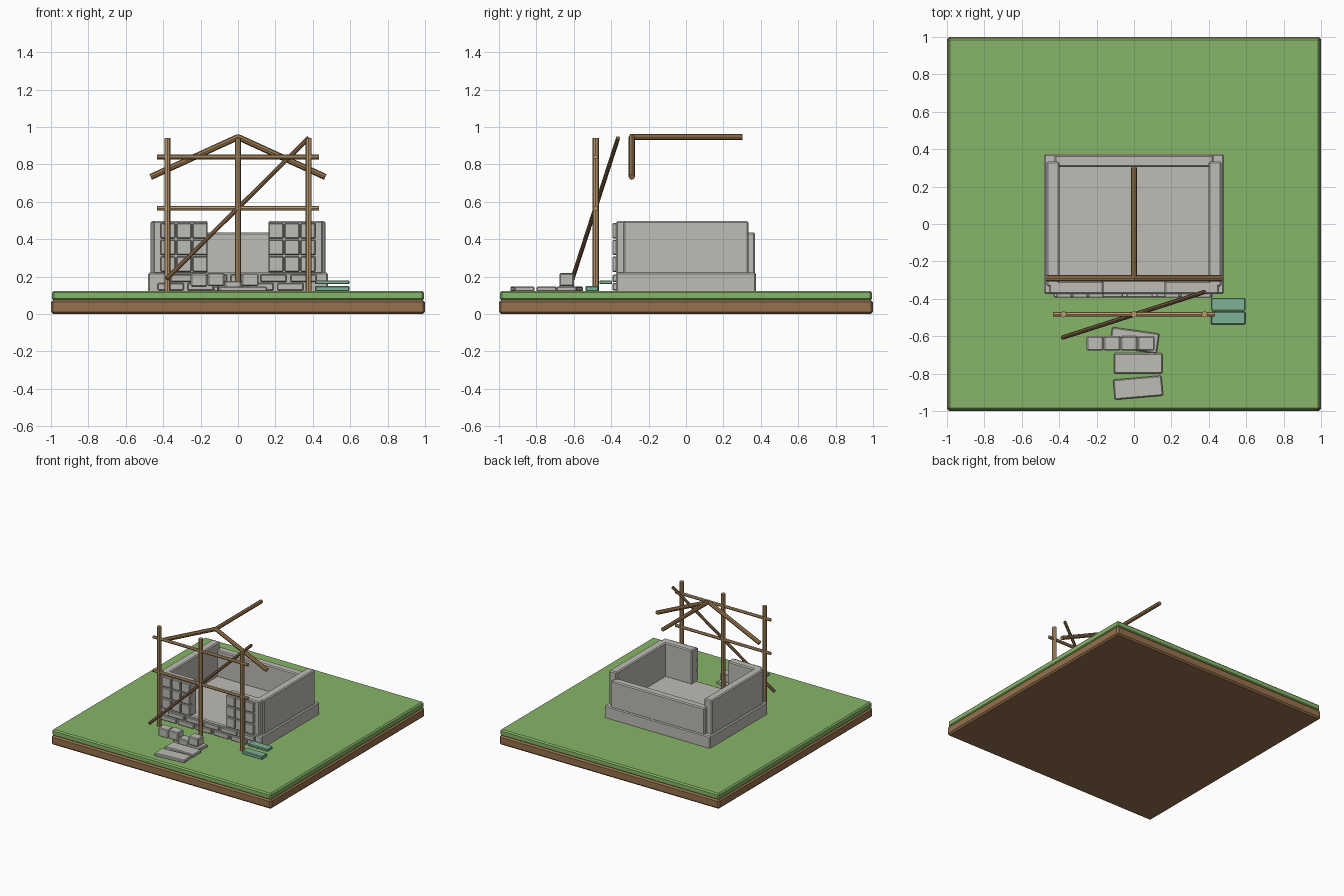
import bpy, bmesh, math
from mathutils import Vector, Matrix

if "Cube" in bpy.data.objects:
    bpy.data.objects.remove(bpy.data.objects["Cube"])


def lin(c):
    c /= 255
    return c / 12.92 if c <= 0.04045 else ((c + 0.055) / 1.055) ** 2.4


def mat(name, r, g, b):
    m = bpy.data.materials.new(name)
    m.diffuse_color = (lin(r), lin(g), lin(b), 1)
    m.use_nodes = True
    m.node_tree.nodes["Principled BSDF"].inputs["Base Color"].default_value = m.diffuse_color
    return m


GRASS = mat("grass green", 135, 182, 104)
EARTH = mat("earth brown", 150, 113, 76)
STONE = mat("stone grey", 190, 188, 181)
POST = mat("light wood", 188, 153, 109)
BEAM = mat("beam wood", 158, 123, 80)
BRACE = mat("dark wood", 132, 102, 70)
PLANK = mat("green plank", 126, 178, 148)


def finish(name, bm, m):
    me = bpy.data.meshes.new(name)
    bm.to_mesh(me)
    bm.free()
    me.materials.append(m)
    ob = bpy.data.objects.new(name, me)
    bpy.context.collection.objects.link(ob)
    return ob


def box(name, x, y, z, m, bevel=0.006, turn=0):
    """Chamfered box from (min, max) ranges, turned about its own centre."""
    bm = bmesh.new()
    bmesh.ops.create_cube(bm, size=1)
    bmesh.ops.scale(bm, vec=(x[1] - x[0], y[1] - y[0], z[1] - z[0]), verts=bm.verts)
    bmesh.ops.bevel(bm, geom=bm.edges[:], offset=bevel, segments=1, affect='EDGES')
    bmesh.ops.rotate(bm, matrix=Matrix.Rotation(math.radians(turn), 3, 'Z'), verts=bm.verts)
    bmesh.ops.translate(bm, vec=(sum(x) / 2, sum(y) / 2, sum(z) / 2), verts=bm.verts)
    return finish(name, bm, m)


def pole(name, a, b, r, m, sides=8):
    """Round pole from point a to point b."""
    a, b = Vector(a), Vector(b)
    d = b - a
    bm = bmesh.new()
    bmesh.ops.create_cone(bm, cap_ends=True, segments=sides, radius1=r, radius2=r, depth=d.length)
    rot = d.to_track_quat('Z', 'Y').to_matrix().to_4x4()
    bm.transform(Matrix.Translation((a + b) / 2) @ rot)
    return finish(name, bm, m)


# Ground slab
box("earth_slab", (-1, 1), (-1, 1), (0, 0.076), EARTH, 0.012)
box("grass_layer", (-0.995, 0.995), (-0.995, 0.995), (0.072, 0.124), GRASS, 0.01)

# Foundation and half-built walls
box("foundation", (-0.48, 0.48), (-0.375, 0.375), (0.115, 0.222), STONE, 0.008)
box("back_wall", (-0.425, 0.425), (0.305, 0.37), (0.215, 0.437), STONE, 0.008)
for s, side in ((-1, "left"), (1, "right")):
    box(f"{side}_wall", sorted((s * 0.398, s * 0.467)), (-0.333, 0.333), (0.215, 0.498), STONE, 0.008)
    box(f"{side}_front_wall", sorted((s * 0.162, s * 0.455)), (-0.373, -0.305), (0.215, 0.498), STONE, 0.008)
    # raised stone blocks on the front wall
    for i in range(3):
        for j in range(3):
            x0 = 0.163 + i * 0.086
            z0 = 0.226 + j * 0.089
            box(f"{side}_wall_block", sorted((s * x0, s * (x0 + 0.08))), (-0.394, -0.36),
                (z0, z0 + 0.082), STONE, 0.005)

# Staggered stones along the foundation front
for row, start in ((0, -0.43), (1, -0.36)):
    for i in range(5):
        x0 = start + i * 0.16
        z0 = 0.126 + row * 0.045
        box("foundation_stone", (x0, x0 + 0.14), (-0.393, -0.36), (z0, z0 + 0.04), STONE, 0.005)

# Path slabs and loose blocks
for y, turn in ((-0.622, -8), (-0.745, 0), (-0.875, 5)):
    box("path_slab", (-0.108, 0.152) if y < -0.7 else (-0.125, 0.13), (y - 0.054, y + 0.054),
        (0.12, 0.147), STONE, 0.006, turn)
for i, (z0, z1) in enumerate(((0.146, 0.216), (0.15, 0.22), (0.125, 0.178), (0.15, 0.217))):
    x0 = -0.253 + i * 0.091
    box("loose_block", (x0, x0 + 0.089), (-0.676, -0.6), (z0, z1), STONE, 0.006)

# Green planks beside the scaffold
box("upper_plank", (0.412, 0.595), (-0.463, -0.395), (0.16, 0.18), PLANK, 0.004)
box("lower_plank", (0.412, 0.595), (-0.537, -0.469), (0.123, 0.15), PLANK, 0.004)

# Scaffold
Y = -0.483
for x in (-0.377, 0, 0.377):
    pole("scaffold_post", (x, Y, 0.115), (x, Y, 0.942), 0.017, POST)
for z in (0.565, 0.84):
    pole("scaffold_rail", (-0.432, Y, z), (0.432, Y, z), 0.0125, POST)
pole("scaffold_brace", (-0.382, -0.607, 0.188), (0.378, -0.363, 0.942), 0.012, BRACE)

# Roof frame
for s, side in ((-1, "left"), (1, "right")):
    pole(f"{side}_rafter", (s * 0.467, -0.29, 0.733), (0, -0.29, 0.946), 0.0165, BEAM)
pole("ridge_beam", (0, -0.3, 0.946), (0, 0.303, 0.946), 0.0155, BEAM)
